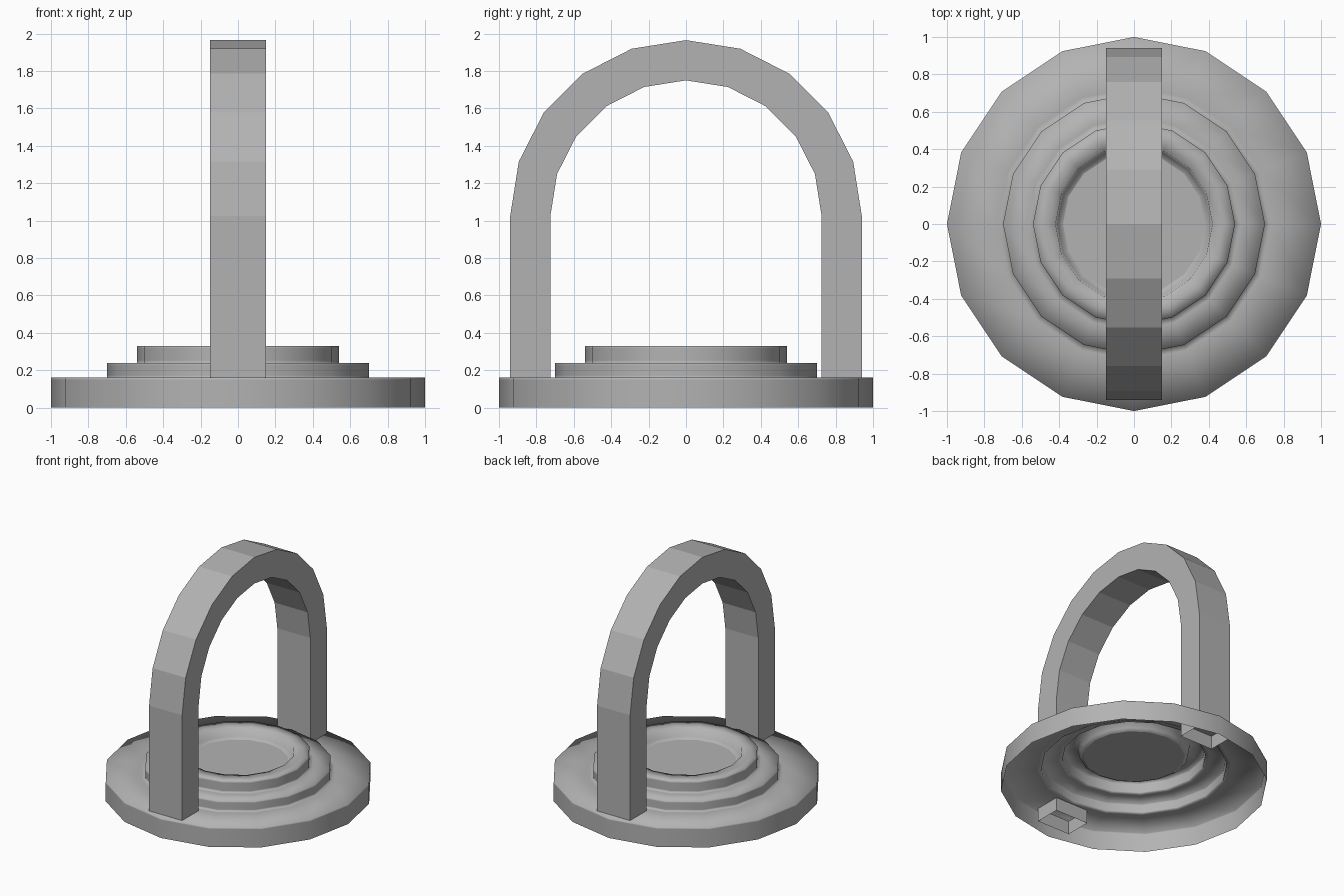
import bpy, bmesh
from math import sin, cos, pi

if "Cube" in bpy.data.objects:
    bpy.data.objects.remove(bpy.data.objects["Cube"])

# Mid grey shared by both parts
grey = bpy.data.materials.new("mid_grey")
grey.diffuse_color = (0.45, 0.45, 0.45, 1)
grey.use_nodes = True
grey.node_tree.nodes["Principled BSDF"].inputs["Base Color"].default_value = grey.diffuse_color

def add_object(name, bm):
    bmesh.ops.recalc_face_normals(bm, faces=bm.faces)
    mesh = bpy.data.meshes.new(name)
    bm.to_mesh(mesh)
    bm.free()
    mesh.materials.append(grey)
    obj = bpy.data.objects.new(name, mesh)
    bpy.context.collection.objects.link(obj)
    return obj

def bridge(bm, a, b, smooth):
    n = len(a)
    for i in range(n):
        j = (i + 1) % n
        bm.faces.new((a[i], a[j], b[j], b[i])).smooth = smooth

# Stepped base: open-bottomed 16-sided shell with a shallow dish in the top.
# Each step has support loops so the smooth shading stays tight at its corners.
SIDES, LOOP = 16, 0.012
profile = [(1.0, 0)]
for r, bottom, top, next_r in ((1.0, 0, 0.16, 0.70), (0.70, 0.16, 0.24, 0.54),
                               (0.54, 0.24, 0.33, 0.42)):
    if bottom > 0:
        profile += [(r + 0.03, bottom), (r, bottom), (r, bottom + LOOP)]
    profile += [(r, top - LOOP), (r, top)]
profile += [(0.48, 0.33), (0.42, 0.33), (0.41, 0.265), (0.38, 0.25)]

bm = bmesh.new()
rings = [[bm.verts.new((r * cos(2 * pi * i / SIDES), r * sin(2 * pi * i / SIDES), z))
          for i in range(SIDES)] for r, z in profile]
for low, high in zip(rings, rings[1:]):
    bridge(bm, low, high, True)
bm.faces.new(rings[-1])
base = add_object("stepped_base", bm)
# An open shell: make sure its normals face up and out
if base.data.polygons[-1].normal.z < 0:
    base.data.flip_normals()

# Arch: rectangular section swept up a leg, over a half circle, down a leg
STEPS, WIDTH, SPRING, FOOT = 10, 0.15, 1.025, 0.05

def arch_path(r):
    curve = [(r * cos(pi * i / STEPS), SPRING + r * sin(pi * i / STEPS))
             for i in range(STEPS + 1)]
    return [(r, FOOT)] + curve + [(-r, FOOT)]

bm = bmesh.new()
sections = []
for outer, inner in zip(arch_path(0.94), arch_path(0.725)):
    sections.append([bm.verts.new((x, y, z)) for x, (y, z) in
                     ((-WIDTH, outer), (WIDTH, outer), (WIDTH, inner), (-WIDTH, inner))])
for a, b in zip(sections, sections[1:]):
    bridge(bm, a, b, False)
add_object("arch_handle", bm)
